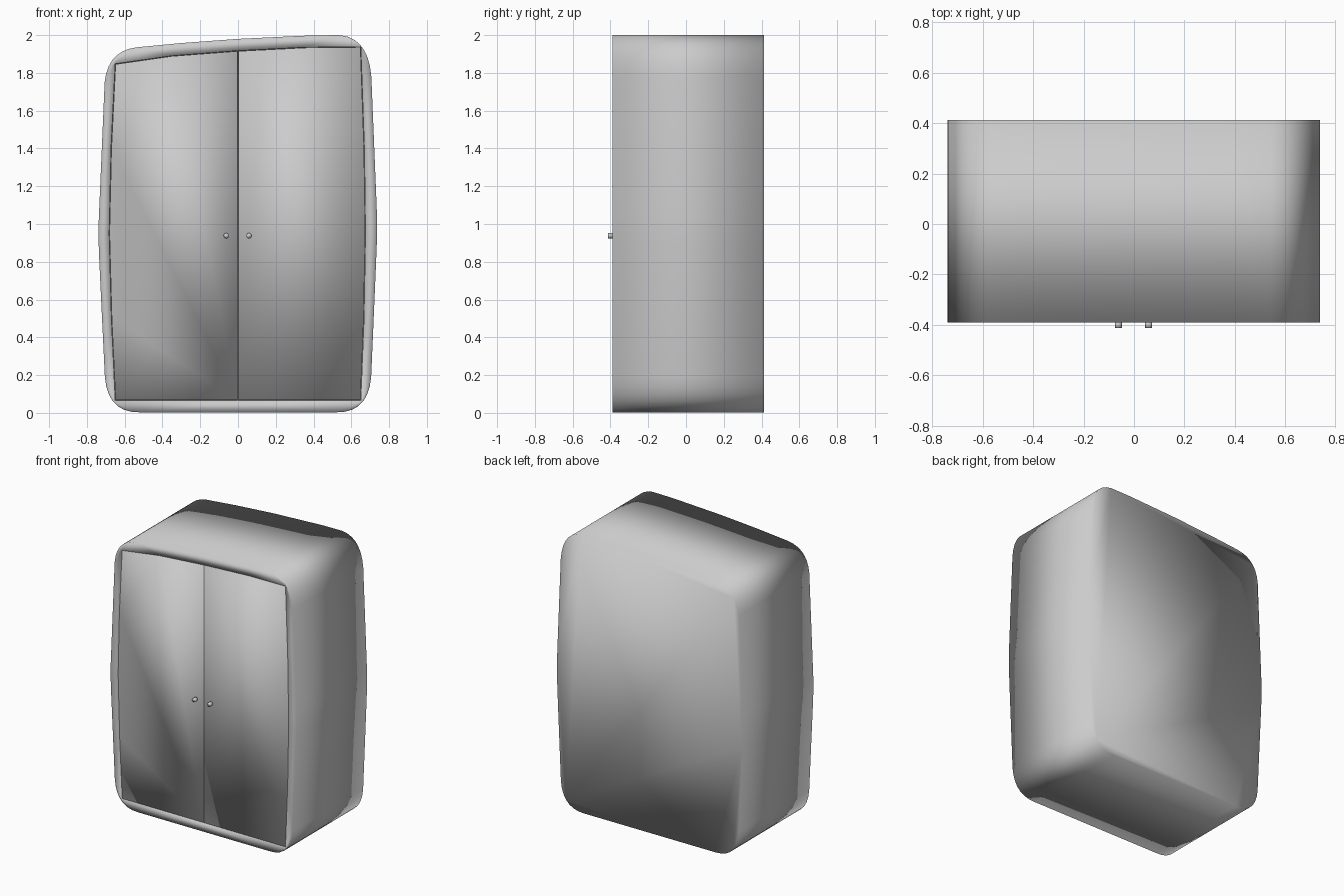
import bpy, bmesh
from math import radians
from mathutils import Vector, Matrix

if "Cube" in bpy.data.objects:
    bpy.data.objects.remove(bpy.data.objects["Cube"])

FRONT, BACK = -0.39, 0.412


def curve(a, b, c, n):
    """Quadratic curve from a to c pulled towards b."""
    a, b, c = Vector(a), Vector(b), Vector(c)
    return [a * (1 - t) ** 2 + b * 2 * t * (1 - t) + c * t * t
            for t in (i / n for i in range(n + 1))]


def finish(bm, name):
    bmesh.ops.recalc_face_normals(bm, faces=bm.faces)
    me = bpy.data.meshes.new(name)
    bm.to_mesh(me)
    bm.free()
    me.shade_smooth()
    ob = bpy.data.objects.new(name, me)
    bpy.context.collection.objects.link(ob)
    return ob


def loop(bm, pts, y):
    return [bm.verts.new((p[0], y, p[1])) for p in pts]


def bridge(bm, a, b):
    n = len(a)
    for i in range(n):
        bm.faces.new((a[i], a[(i + 1) % n], b[(i + 1) % n], b[i]))


def ring_edges(bm, vs):
    return [bm.edges.get((vs[i - 1], vs[i])) for i in range(len(vs))]


# Cabinet outline: bulging sides, soft corners, lopsided top
outline = (
    curve((0.52, 0.003), (0.69, 0.0), (0.705, 0.19), 7)
    + [Vector((0.729, 0.75))]
    + curve((0.735, 0.9), (0.739, 1.0), (0.733, 1.12), 3)
    + curve((0.706, 1.78), (0.69, 1.985), (0.54, 2.0), 7)
    + [Vector((0.38, 1.998)), Vector((0.0, 1.98)), Vector((-0.3, 1.958))]
    + curve((-0.54, 1.935), (-0.69, 1.915), (-0.706, 1.75), 7)
    + curve((-0.733, 1.12), (-0.743, 0.95), (-0.735, 0.82), 3)
    + curve((-0.705, 0.19), (-0.69, 0.0), (-0.52, 0.003), 7))

# Door opening halves, from the centre seam outwards
right_half = [(0, 0.065), (0.65, 0.065), (0.667, 0.5), (0.675, 0.95), (0.669, 1.4),
              (0.65, 1.938), (0.35, 1.935), (0, 1.917)]
left_half = [(0, 1.917), (-0.35, 1.89), (-0.65, 1.848), (-0.672, 1.4), (-0.682, 0.95),
             (-0.67, 0.5), (-0.65, 0.065), (0, 0.065)]
opening = right_half + left_half[1:-1]

# Cabinet shell with a shallow recess for the doors
bm = bmesh.new()
front, back = loop(bm, outline, FRONT), loop(bm, outline, BACK)
rim, floor = loop(bm, opening, FRONT), loop(bm, opening, FRONT + 0.03)
bridge(bm, front, back)
bridge(bm, rim, floor)
bm.faces.new(back)
bm.faces.new(floor)
bmesh.ops.triangle_fill(bm, use_beauty=True, normal=(0, -1, 0),
                        edges=ring_edges(bm, front) + ring_edges(bm, rim))
finish(bm, "cabinet_body")

# Two doors, nearly flush with the frame, with a thin seam between them
for name, half in (("right_door", right_half), ("left_door", left_half)):
    centre = sum((Vector(p) for p in half), Vector((0, 0))) / len(half)
    pts = [(p[0] - (0.002 if p[0] > centre.x else -0.002),
            p[1] - (0.002 if p[1] > centre.y else -0.002)) for p in half]
    bm = bmesh.new()
    a, b = loop(bm, pts, FRONT + 0.002), loop(bm, pts, FRONT + 0.025)
    bridge(bm, a, b)
    bm.faces.new(a)
    bm.faces.new(b)
    finish(bm, name)

# Door knobs
for name, x in (("right_knob", 0.058), ("left_knob", -0.062)):
    bm = bmesh.new()
    bmesh.ops.create_cone(
        bm, cap_ends=True, segments=16, radius1=0.014, radius2=0.014, depth=0.026,
        matrix=Matrix.Translation((x, -0.399, 0.938)) @ Matrix.Rotation(radians(90), 4, 'X'))
    finish(bm, name)
